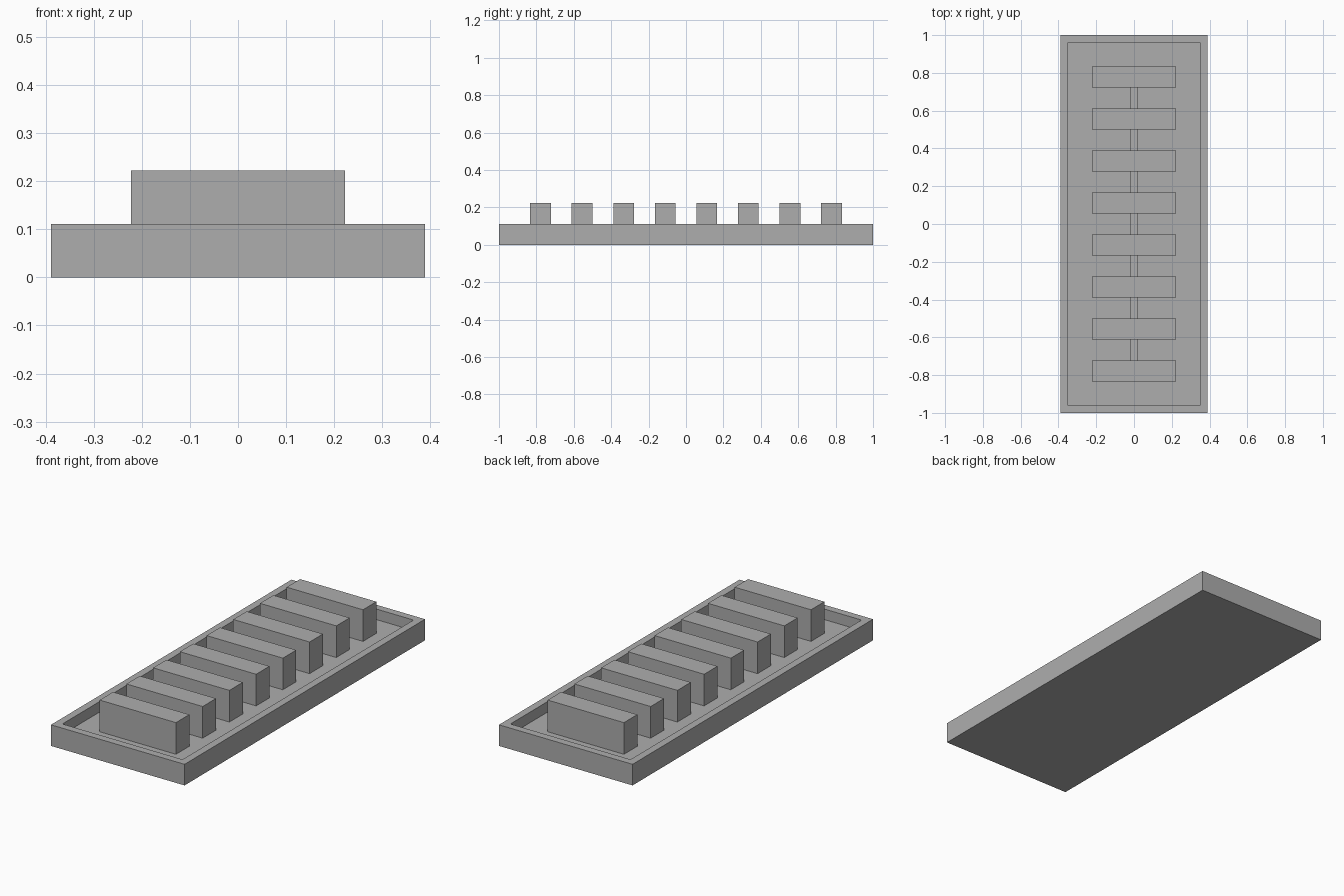
import bpy
import bmesh

if "Cube" in bpy.data.objects:
    bpy.data.objects.remove(bpy.data.objects["Cube"])

U = 1 / 18  # base module: wall thickness and floor thickness

grey = bpy.data.materials.new("plain_grey")
grey.diffuse_color = (0.42, 0.42, 0.42, 1)
grey.use_nodes = True
grey.node_tree.nodes["Principled BSDF"].inputs["Base Color"].default_value = grey.diffuse_color


def finish(name, bm):
    mesh = bpy.data.meshes.new(name)
    bm.to_mesh(mesh)
    bm.free()
    mesh.materials.append(grey)
    obj = bpy.data.objects.new(name, mesh)
    bpy.context.collection.objects.link(obj)
    return obj


def box_bm(sx, sy, z0, z1, y=0):
    bm = bmesh.new()
    bmesh.ops.create_cube(bm, size=1)
    bmesh.ops.scale(bm, vec=(sx, sy, z1 - z0), verts=bm.verts)
    bmesh.ops.translate(bm, vec=(0, y, (z0 + z1) / 2), verts=bm.verts)
    return bm


# Tray: slab with its top inset and sunk to leave a raised rim
bm = box_bm(14 * U, 36 * U, 0, 2 * U)
bm.normal_update()
top = max(bm.faces, key=lambda f: f.calc_center_median().z)
bmesh.ops.inset_region(bm, faces=[top], thickness=U)
floor = bmesh.ops.extrude_discrete_faces(bm, faces=[top])["faces"][0]
bmesh.ops.translate(bm, vec=(0, 0, -U), verts=floor.verts)
bmesh.ops.recalc_face_normals(bm, faces=bm.faces)
finish("tray", bm)

# Row of eight cross blocks standing on the tray floor
for i in range(8):
    y = (-14 + 4 * i) * U
    finish(f"cross_block_{i + 1}", box_bm(8 * U, 2 * U, U, 4 * U, y))
    # Narrow rib linking each block to the next
    if i < 7:
        finish(f"link_rib_{i + 1}", box_bm(0.8 * U, 2 * U, U, 1.8 * U, y + 2 * U))
